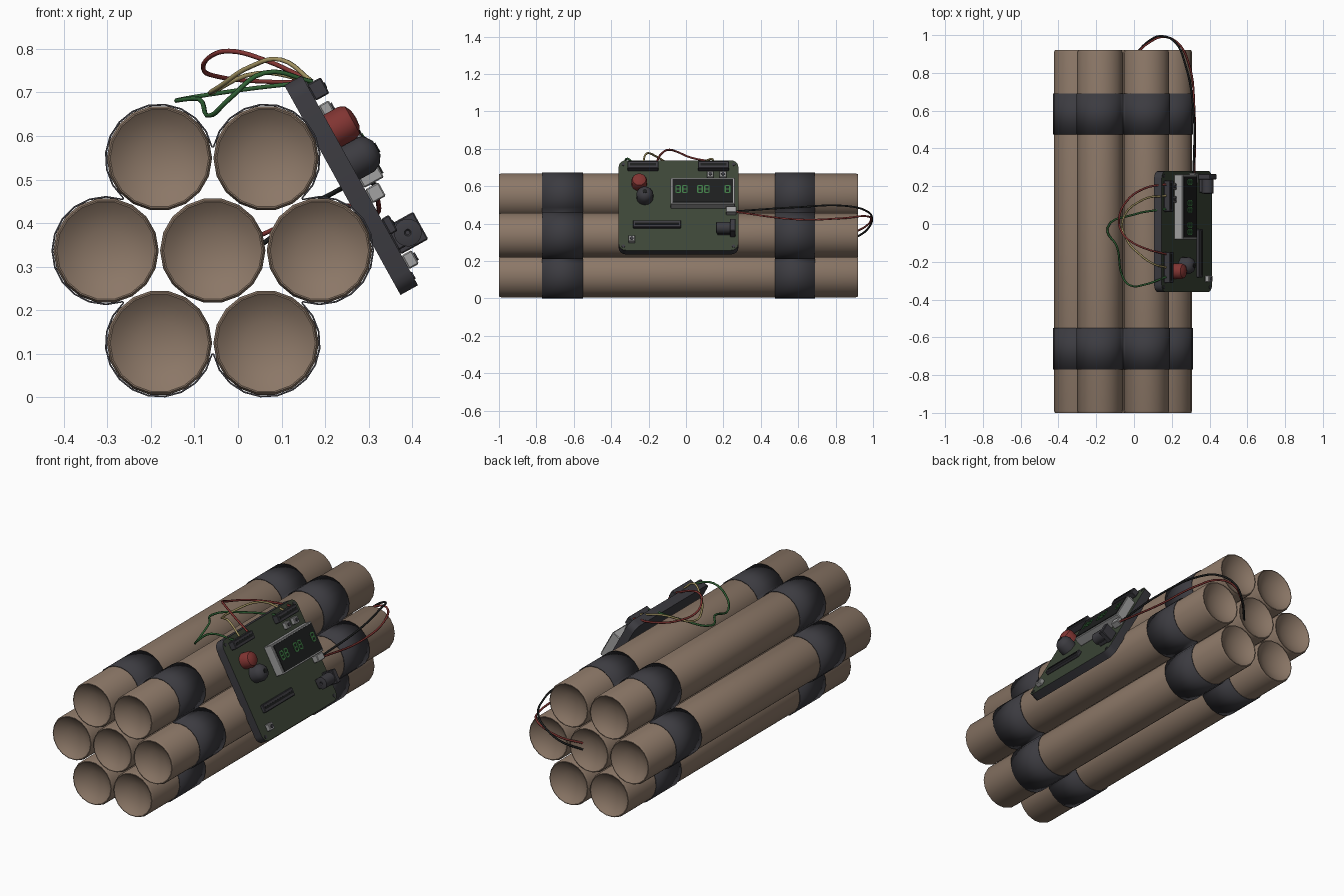
import bpy, bmesh, math
from mathutils import Matrix, Vector

cube = bpy.data.objects.get("Cube")
if cube:
    bpy.data.objects.remove(cube)


def material(name, r, g, b):
    m = bpy.data.materials.new(name)
    m.use_nodes = True
    m.diffuse_color = (r, g, b, 1)
    bsdf = next(n for n in m.node_tree.nodes if n.type == 'BSDF_PRINCIPLED')
    bsdf.inputs["Base Color"].default_value = (r, g, b, 1)
    bsdf.inputs["Roughness"].default_value = 0.7
    return m


PAPER = material("brown_paper", 0.26, 0.185, 0.135)
TAPE = material("dark_grey", 0.045, 0.044, 0.052)
BOARD = material("board_green", 0.045, 0.06, 0.038)
RED = material("red", 0.22, 0.035, 0.032)
GREY = material("light_grey", 0.36, 0.36, 0.36)
YELLOW = material("wire_yellow", 0.36, 0.29, 0.12)
GREEN = material("wire_green", 0.03, 0.12, 0.035)
DIGIT = material("digit_green", 0.05, 0.2, 0.06)
BLACK = material("black", 0.012, 0.013, 0.013)


def finish(name, bm, mats, matrix=Matrix(), angle=35):
    bmesh.ops.recalc_face_normals(bm, faces=bm.faces)
    me = bpy.data.meshes.new(name)
    bm.to_mesh(me)
    bm.free()
    for m in mats:
        me.materials.append(m)
    me.shade_smooth()
    me.set_sharp_from_angle(angle=math.radians(angle))
    ob = bpy.data.objects.new(name, me)
    ob.matrix_world = matrix
    bpy.context.collection.objects.link(ob)
    return ob


def lathe(name, profile, mat, matrix, sides=16):
    """Revolve (radius, height) points about local z; zero radius closes an end."""
    bm = bmesh.new()
    rings = []
    for r, h in profile:
        if r == 0:
            rings.append([bm.verts.new((0, 0, h))] * sides)
        else:
            rings.append([bm.verts.new((r * math.cos(a), r * math.sin(a), h))
                          for a in (math.tau * i / sides for i in range(sides))])
    for a, b in zip(rings, rings[1:]):
        for i in range(sides):
            j = (i + 1) % sides
            bm.faces.new(list(dict.fromkeys((a[i], a[j], b[j], b[i]))))
    return finish(name, bm, [mat], matrix)


def box(name, centre, size, mats, matrix, bevel=0.0, corners=0.0, front=None):
    bm = bmesh.new()
    bmesh.ops.create_cube(bm, size=1, matrix=Matrix.Translation(centre) @ Matrix.Diagonal((*size, 1)))
    if corners:
        upright = [e for e in bm.edges if abs(e.verts[0].co.z - e.verts[1].co.z) > 1e-4]
        bmesh.ops.bevel(bm, geom=upright, offset=corners, segments=4, profile=0.5, affect='EDGES')
    if bevel:
        bmesh.ops.bevel(bm, geom=bm.edges[:], offset=bevel, segments=1, affect='EDGES')
    bm.normal_update()
    for f in bm.faces:
        if front is not None and f.normal.z > 0.9:
            f.material_index = front
    return finish(name, bm, mats, matrix, 30)


# Bundle of seven tubes with dished ends
R, STEP = 0.121, 0.245
MID = Vector((-0.058, 0, 0.337))
Y0, Y1 = -1.0, 0.92
ALONG_Y = Matrix.Rotation(-math.pi / 2, 4, 'X')
end = [(0, 0.04), (0.05, 0.034), (0.09, 0.018), (0.113, 0), (0.116, 0), (R, 0.012)]
profile = [(r, Y0 + h) for r, h in end] + [(r, Y1 - h) for r, h in reversed(end)]
directions = [math.radians(60 * k) for k in range(6)]
outer = [MID + STEP * Vector((math.cos(a), 0, math.sin(a))) for a in directions]
for i, c in enumerate([MID] + outer):
    lathe(f"tube_{i + 1}", profile, PAPER, Matrix.Translation(c) @ ALONG_Y, 18)


# Tape bands that follow the outer tubes
def tape_band(name, y0, y1):
    bm = bmesh.new()
    rows = []
    for a, c in zip(directions, outer):
        for s in range(13):
            t = a + math.radians(-108 + 18 * s)
            x, z = c.x + 0.1235 * math.cos(t), c.z + 0.1235 * math.sin(t)
            rows.append([bm.verts.new((x, y, z)) for y in (y0, y1)])
    for p, q in zip(rows, rows[1:] + rows[:1]):
        bm.faces.new((p[0], p[1], q[1], q[0]))
    ob = finish(name, bm, [TAPE], angle=60)
    mod = ob.modifiers.new("thickness", 'SOLIDIFY')
    mod.thickness, mod.offset = 0.004, 0


tape_band("front_tape", -0.77, -0.55)
tape_band("back_tape", 0.475, 0.69)

# Tilted circuit board: local x runs along the tubes, y up the board, z outward
C, S = 0.875, 0.485
FRAME = Matrix(((0, -S, C, 0.28), (1, 0, 0, -0.04), (0, C, S, 0.498), (0, 0, 0, 1)))
box("circuit_board", (0, 0, -0.023), (0.64, 0.55, 0.046), [TAPE, BOARD], FRAME,
    corners=0.04, front=1)


def part(name, y, v, size, mat, base=0.0, bevel=0.003):
    """Box standing on the board at length position y and height v."""
    return box(name, (y + 0.04, v, base + size[2] / 2), size, [mat], FRAME, bevel)


def stud(name, y, v, profile, mat, sides=16):
    return lathe(name, profile, mat, FRAME @ Matrix.Translation((y + 0.04, v, 0)), sides)


def disc(name, y, v, r, top, mat):
    return stud(name, y, v, [(0, top - 0.004), (r, top - 0.004), (r, top), (0, top)], mat, 12)


# Sockets, chip and mounting screws
for label, y in (("front", -0.23), ("back", 0.147)):
    part(f"{label}_wire_socket", y, 0.23, (0.165, 0.042, 0.036), TAPE)
    part(f"{label}_socket_slot", y, 0.23, (0.14, 0.014, 0.003), BLACK, 0.035, 0)
part("long_chip", -0.155, -0.122, (0.255, 0.042, 0.02), TAPE)
part("chip_slot", -0.155, -0.122, (0.235, 0.012, 0.003), BLACK, 0.019, 0)
for i, (y, v) in enumerate([(-0.335, 0.25), (0.255, 0.25), (-0.335, -0.25), (0.255, -0.25)]):
    disc(f"screw_{i + 1}", y, v, 0.009, 0.003, TAPE)

# Small grey switches with dark buttons
for i, (y, v) in enumerate([(0.13, 0.178), (0.198, 0.178), (-0.29, -0.215)]):
    part(f"switch_{i + 1}", y, v, (0.036, 0.036, 0.026), GREY)
    disc(f"switch_button_{i + 1}", y, v, 0.01, 0.03, TAPE)
part("power_plug", 0.242, -0.042, (0.055, 0.036, 0.035), GREY)

# Red push button and dark knob
stud("red_button", -0.25, 0.13, [(0, 0), (0.042, 0), (0.042, 0.038), (0.036, 0.052),
                                 (0.02, 0.06), (0, 0.062)], RED)
stud("knob", -0.22, 0.047, [(0, 0), (0.045, 0), (0.045, 0.04), (0.036, 0.058),
                            (0.018, 0.07), (0, 0.07)], TAPE)
disc("knob_mark", -0.22, 0.047, 0.012, 0.073, BLACK)

# Display with segment bars
part("display_case", 0.09, 0.06, (0.345, 0.16, 0.052), GREY)
part("display_glass", 0.09, 0.06, (0.325, 0.142, 0.006), BLACK, 0.05, 0)
bars = [(0, k * 0.021, 0.02, 0.007) for k in (-1, 0, 1)]
bars += [(sx * 0.0115, sv * 0.0105, 0.007, 0.02) for sx in (-1, 1) for sv in (-1, 1)]
for n, y in enumerate((-0.042, -0.006, 0.075, 0.111, 0.222)):
    for k, (dx, dv, w, h) in enumerate(bars):
        part(f"segment_{n + 1}_{k + 1}", y + dx, 0.068 + dv, (w, h, 0.003), DIGIT, 0.055, 0)

# Power jack lying along the board
part("jack_body", 0.205, -0.158, (0.075, 0.05, 0.045), TAPE)
part("jack_flange", 0.25, -0.158, (0.03, 0.072, 0.072), TAPE)
barrel = FRAME @ Matrix.Translation((0.2, -0.158, 0.038)) @ Matrix.Rotation(math.pi / 2, 4, 'Y')
lathe("jack_barrel", [(0, 0.02), (0.008, 0.0), (0.02, 0.0), (0.032, 0.003), (0.032, 0.08),
                      (0, 0.08)], TAPE, barrel)


# Loose wires
def wire(name, points, mat, radius=0.0055):
    cu = bpy.data.curves.new(name, 'CURVE')
    cu.dimensions = '3D'
    cu.bevel_depth, cu.bevel_resolution, cu.resolution_u = radius, 1, 5
    cu.use_fill_caps = True
    sp = cu.splines.new('BEZIER')
    sp.bezier_points.add(len(points) - 1)
    for bp, p in zip(sp.bezier_points, points):
        bp.co = p
        bp.handle_left_type = bp.handle_right_type = 'AUTO'
    cu.materials.append(mat)
    bpy.context.collection.objects.link(bpy.data.objects.new(name, cu))


wire("red_loop", [(.17, .21, .725), (.06, .19, .725), (-.04, .12, .735), (-.08, .02, .755),
                  (-.06, -.05, .785), (-.02, -.09, .795), (.06, -.13, .775), (.17, -.16, .725)], RED)
wire("yellow_loop", [(.17, .15, .725), (.05, .13, .745), (-.06, .02, .7), (-.04, -.08, .715),
                     (.03, -.16, .76), (.1, -.21, .775), (.17, -.23, .725)], YELLOW)
wire("green_loop", [(.17, .08, .725), (0, .05, .705), (-.14, -.02, .682), (-.09, -.12, .685),
                    (-.06, -.28, .648), (-.02, -.325, .685), (.06, -.32, .745),
                    (.17, -.28, .725)], GREEN)
wire("black_lead", [(.315, .25, .465), (.315, .6, .488), (.27, .85, .495), (.22, .96, .47),
                    (.15, .995, .43), (.08, .97, .37), (.0, .89, .315)], BLACK)
wire("red_lead", [(.32, .25, .465), (.32, .6, .422), (.29, .85, .43), (.23, .96, .44),
                  (.16, .99, .425), (.08, .96, .385), (.0, .89, .35)], RED)
